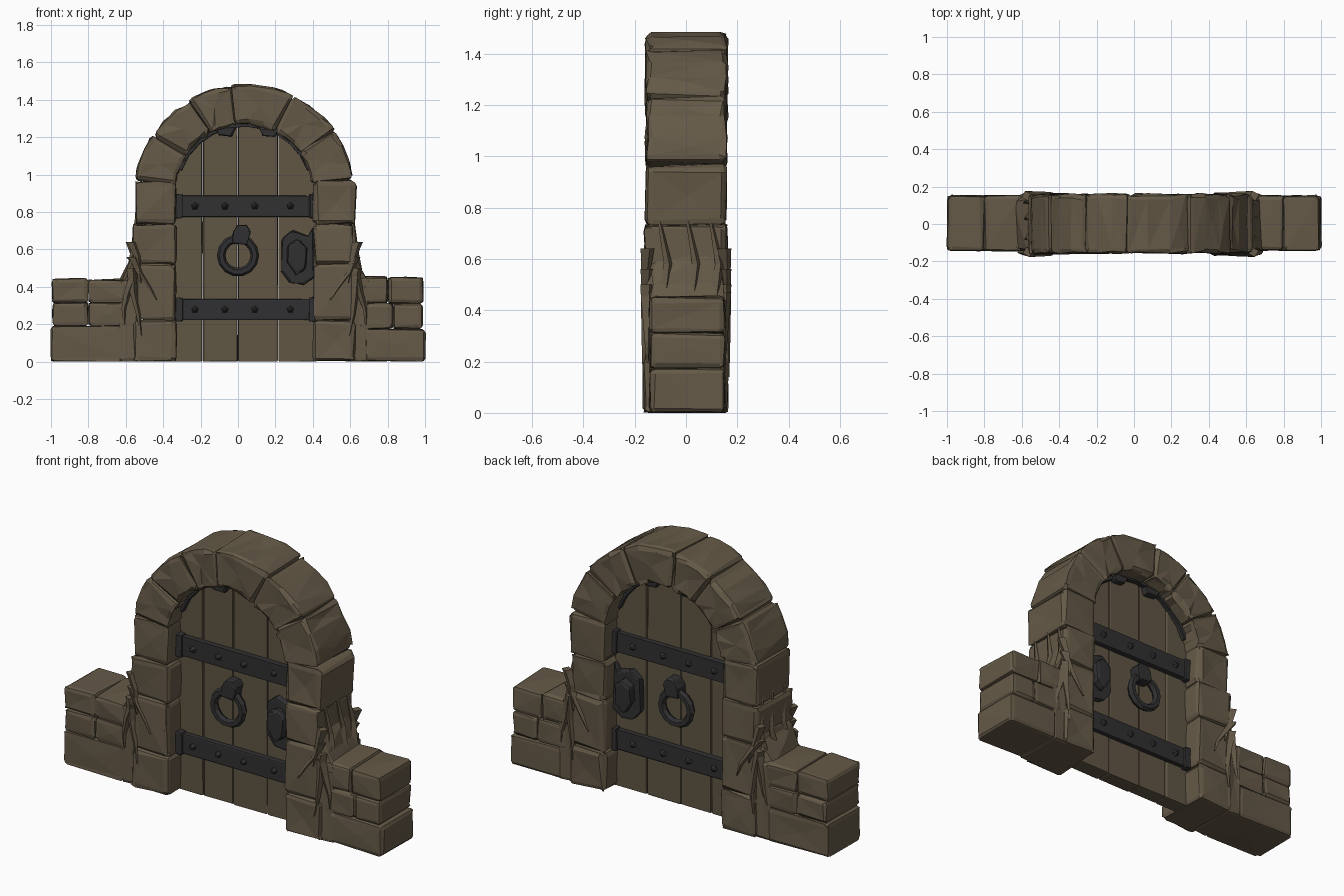
import bpy, bmesh, math, random
from mathutils import Vector, Matrix

if "Cube" in bpy.data.objects:
    bpy.data.objects.remove(bpy.data.objects["Cube"])

random.seed(7)
CX, CZ = 0.035, 0.90          # centre of the arch
RI, RO = 0.37, 0.57           # inner and outer arch radius


def material(name, rgb):
    m = bpy.data.materials.new(name)
    m.diffuse_color = (*rgb, 1)
    m.use_nodes = True
    m.node_tree.nodes["Principled BSDF"].inputs["Base Color"].default_value = m.diffuse_color
    return m


STONE = material("brown_stone", (0.130, 0.101, 0.064))
WOOD = material("brown_wood", (0.118, 0.092, 0.058))
IRON = material("dark_iron", (0.030, 0.030, 0.032))


def finish(bm, name, mat):
    bmesh.ops.recalc_face_normals(bm, faces=bm.faces)
    me = bpy.data.meshes.new(name)
    bm.to_mesh(me)
    bm.free()
    me.materials.append(mat)
    ob = bpy.data.objects.new(name, me)
    bpy.context.collection.objects.link(ob)
    return ob


def block(name, mat, outline, y0, y1, bevel=0.02, rough=0.008, chisel=True):
    """Prism over an (x, z) outline with worn edges and chipped faces."""
    bm = bmesh.new()
    front = [bm.verts.new((x, y0, z)) for x, z in outline]
    back = [bm.verts.new((x, y1, z)) for x, z in outline]
    n = len(outline)
    bm.faces.new(front)
    bm.faces.new(back[::-1])
    for i in range(n):
        j = (i + 1) % n
        bm.faces.new((front[i], back[i], back[j], front[j]))
    bmesh.ops.recalc_face_normals(bm, faces=bm.faces)
    if bevel:
        sharp = [e for e in bm.edges if e.calc_face_angle(0) > 0.6]
        bmesh.ops.bevel(bm, geom=sharp, offset=bevel, segments=2, profile=0.6,
                        affect='EDGES', clamp_overlap=True)
    if chisel:
        big = [f for f in bm.faces if f.calc_area() > 0.012]
        bmesh.ops.poke(bm, faces=big)
    for v in bm.verts:
        v.co += Vector([random.uniform(-rough, rough) for _ in range(3)])
        v.co.z = max(v.co.z, 0.0)
    return finish(bm, name, mat)


def rect(x0, x1, z0, z1):
    return [(x0, z0), (x1, z0), (x1, z1), (x0, z1)]


def polar(r, deg, stretch=1.0):
    a = math.radians(deg)
    return (CX + r * stretch * math.cos(a), CZ + r * math.sin(a))


def sector(r0, r1, a0, a1, n, stretch=1.0):
    steps = [a0 + (a1 - a0) * i / n for i in range(n + 1)]
    return ([polar(r1, a, stretch) for a in steps]
            + [polar(r0, a) for a in reversed(steps)])


# Arch stones
cuts = [8, 36, 64, 97, 120, 147, 173]
for a0, a1 in zip(cuts, cuts[1:]):
    lift = random.uniform(-0.006, 0.012)
    block("arch_stone", STONE, sector(RI, RO + lift, a0, a1, 3, 1.03),
          -0.155, 0.158, 0.022)

# Jamb stones on both sides of the door
for xa, xb in ((-0.555, -0.33), (0.405, 0.62)):
    for z0, z1, dy in ((0, .22, .163), (.22, .52, .158), (.52, .735, .16), (.735, .965, .155)):
        d = random.uniform(-0.012, 0.012)
        block("jamb_stone", STONE, rect(xa + (d if xa < 0 else 0), xb + (d if xa > 0 else 0), z0, z1),
              -dy, dy, 0.022)

# Low walls: rows of stones as x0, x1, z0, z1
wall = [(-1, -.62, 0, .19), (-.99, -.8, .19, .315), (-.8, -.6, .19, .315),
        (-.995, -.80, .315, .445), (-.80, -.6, .315, .44), (-.64, -.53, 0, .44),
        (.68, 1, 0, .175), (.65, .83, .175, .31), (.83, .985, .175, .31),
        (.63, .80, .31, .455), (.80, .99, .31, .45), (.59, .70, 0, .44)]
for w in wall:
    block("wall_stone", STONE, rect(*w), -0.142, 0.152, 0.02, 0.005)

# Broken stone filling the corners between walls and arch
for pts in ([(-.64, .40), (-.52, .36), (-.52, .62), (-.57, .55)],
            [(.58, .36), (.70, .41), (.645, .5), (.60, .64)]):
    block("corner_rubble", STONE, pts, -0.14, 0.145, 0.015, 0.014)


def root(points, r):
    """Thin tapering ridge along a path."""
    bm = bmesh.new()
    rings = []
    for i, p in enumerate(points):
        w = r * (1 - 0.85 * i / (len(points) - 1))
        rings.append([bm.verts.new((p[0] + w * math.cos(a), p[1] + w * math.sin(a), p[2]))
                      for a in (0.3, 1.9, 3.4, 5.0)])
    for a, b in zip(rings, rings[1:]):
        for i in range(4):
            j = (i + 1) % 4
            bm.faces.new((a[i], a[j], b[j], b[i]))
    bm.faces.new(rings[0])
    bm.faces.new(rings[-1])
    finish(bm, "creeping_root", STONE)


# Roots spreading over the corners, front and back
for side in (-1, 1):
    for s in (-1, 1):
        bx = CX + s * 0.60
        for top, dx, end in ((.56, -.14, .33), (.50, -.04, .14), (.47, .05, .20), (.64, -.05, .42)):
            y = side * 0.15
            root([(bx + s * dx * t + random.uniform(-.012, .012), y + side * .015 * t * (dx < 0),
                   top + (end - top) * t) for t in (0, .35, .7, 1)], 0.028)
for s in (-1, 1):
    for y in (-.09, .02, .11):
        root([(CX + s * .61, y, .44), (CX + s * .595, y + .02, .58), (CX + s * .58, y - .02, .78)], .03)

# Door planks, cut to the arch at the top
edges = [-0.35, -0.19, 0.0, 0.215, 0.42]
for x0, x1 in zip(edges, edges[1:]):
    x0, x1 = x0 + 0.002, x1 - 0.002
    top = []
    for i in range(5):
        x = x1 + (x0 - x1) * i / 4
        top.append((x, CZ + math.sqrt(max(0.0, 0.385 ** 2 - (x - CX) ** 2))))
    block("door_plank", WOOD, [(x0, 0), (x1, 0)] + top, -0.045, 0.045, 0.007, 0.002, False)

# Iron rim under the arch
block("arch_rim", IRON, sector(0.357, 0.385, 20, 160, 10), -0.07, 0.07, 0.004, 0.002, False)


def stud(x, z, side, y=0.075, r=0.022, h=0.028):
    bm = bmesh.new()
    bmesh.ops.create_cone(bm, segments=5, radius1=r, radius2=0.006, depth=h, cap_ends=True)
    m = Matrix.Translation((x, side * (y + h / 2 - 0.004), z))
    bm.transform(m @ Matrix.Rotation(side * -math.pi / 2, 4, 'X'))
    finish(bm, "iron_stud", IRON)


# Iron bands with end plates and studs
for z0, z1 in ((0.775, 0.888), (0.222, 0.335)):
    block("iron_band", IRON, rect(-0.325, 0.405, z0, z1), -0.075, 0.075, 0.008, 0.002, False)
    for x0, x1 in ((-0.335, -0.295), (0.38, 0.412)):
        block("band_end", IRON, rect(x0, x1, z0 - .008, z1 + .008), -0.086, 0.086, 0.008, 0.002, False)
    for side in (-1, 1):
        for x in (-0.23, -0.07, 0.09, 0.28):
            stud(x, (z0 + z1) / 2, side)
for side in (-1, 1):
    for x in (-0.06, 0.17):
        block("rim_bracket", IRON, [(x - .06, 1.25), (x - .04, 1.21), (x + .03, 1.205), (x + .05, 1.25)],
              side * .04, side * .085, 0.008, 0.004, False)

# Door ring with its holder, and the lock plate, on both faces
for side in (-1, 1):
    bm = bmesh.new()
    R, r, n, k = 0.09, 0.023, 14, 6
    grid = []
    for i in range(n):
        a = 2 * math.pi * i / n
        grid.append([bm.verts.new(((R + r * math.cos(b)) * math.cos(a), r * math.sin(b),
                                   (R + r * math.cos(b)) * math.sin(a)))
                     for b in (2 * math.pi * q / k for q in range(k))])
    for i in range(n):
        for q in range(k):
            i2, q2 = (i + 1) % n, (q + 1) % k
            bm.faces.new((grid[i][q], grid[i2][q], grid[i2][q2], grid[i][q2]))
    bm.transform(Matrix.Translation((0.0, side * 0.085, 0.568)))
    finish(bm, "door_ring", IRON)
    block("ring_holder", IRON, [(-.03, .63), (.05, .625), (.068, .70), (.045, .73), (-.005, .73), (-.028, .69)],
          side * .04, side * .115, 0.012, 0.003, False)
    block("lock_plate", IRON, [(.23, .48), (.28, .42), (.35, .41), (.405, .45), (.40, .72),
                               (.375, .67), (.29, .70), (.235, .655)],
          side * .04, side * .08, 0.012, 0.004, False)
    block("lock_boss", IRON, [(.265, .53), (.31, .46), (.36, .50), (.37, .61), (.32, .655), (.265, .62)],
          side * .07, side * .125, 0.018, 0.004, False)
